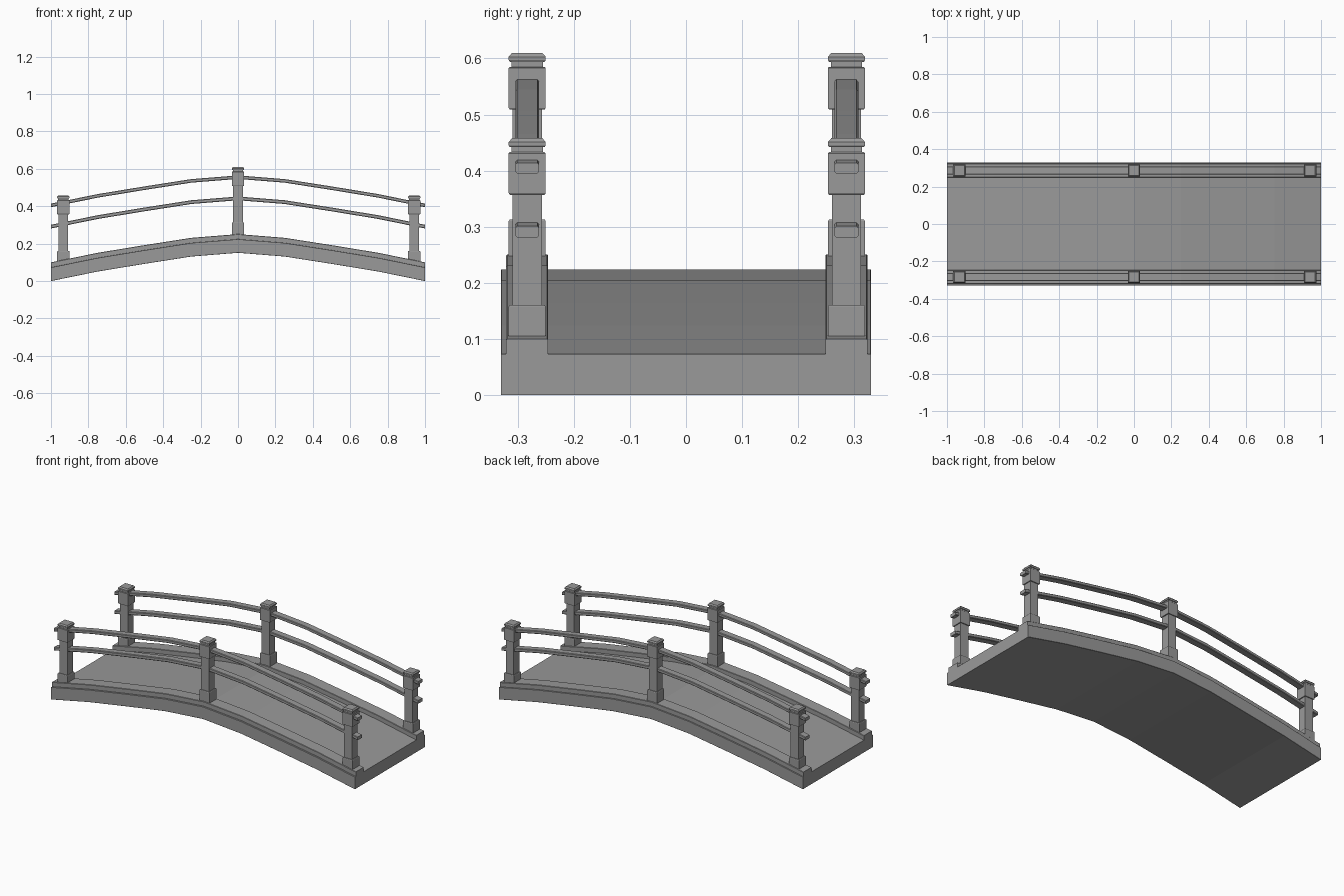
import bpy
import bmesh

if "Cube" in bpy.data.objects:
    bpy.data.objects.remove(bpy.data.objects["Cube"], do_unlink=True)

stone = bpy.data.materials.new("grey_stone")
stone.use_nodes = True
GREY = (0.32, 0.32, 0.32, 1)
stone.diffuse_color = GREY
stone.node_tree.nodes["Principled BSDF"].inputs["Base Color"].default_value = GREY

# Arch rise at evenly spaced stations from one end to the other
HALF_RISE = [0, 0.051, 0.092, 0.131]
RISE = HALF_RISE + [0.151] + HALF_RISE[::-1]
STATIONS = [(-1 + i / 4, z) for i, z in enumerate(RISE)]


def finish(bm, name):
    bmesh.ops.recalc_face_normals(bm, faces=bm.faces)
    mesh = bpy.data.meshes.new(name)
    bm.to_mesh(mesh)
    bm.free()
    mesh.materials.append(stone)
    obj = bpy.data.objects.new(name, mesh)
    bpy.context.collection.objects.link(obj)
    return obj


def arched_beam(name, y0, y1, z0, z1, chamfer):
    """Sweep a chamfered rectangle along the arch."""
    c = chamfer
    section = [(y0, z0 + c), (y0 + c, z0), (y1 - c, z0), (y1, z0 + c),
               (y1, z1 - c), (y1 - c, z1), (y0 + c, z1), (y0, z1 - c)]
    bm = bmesh.new()
    rings = [[bm.verts.new((x, y, z + rise)) for y, z in section]
             for x, rise in STATIONS]
    n = len(section)
    for a, b in zip(rings, rings[1:]):
        for i in range(n):
            j = (i + 1) % n
            bm.faces.new((a[i], a[j], b[j], b[i]))
    bm.faces.new(rings[0])
    bm.faces.new(rings[-1])
    return finish(bm, name)


def post(name, x, y, lift):
    """Stack square rings: plinth, shaft, head block, neck and cap."""
    layers = [(0.033, 0.095), (0.033, 0.158), (0.031, 0.161),
              (0.026, 0.161), (0.026, 0.357),
              (0.031, 0.357), (0.033, 0.360), (0.033, 0.431), (0.031, 0.433),
              (0.028, 0.433), (0.028, 0.442),
              (0.031, 0.442), (0.033, 0.445), (0.033, 0.451), (0.027, 0.458)]
    bm = bmesh.new()
    corners = [(-1, -1), (1, -1), (1, 1), (-1, 1)]
    rings = [[bm.verts.new((x + r * sx, y + r * sy, z + lift))
              for sx, sy in corners] for r, z in layers]
    for a, b in zip(rings, rings[1:]):
        for i in range(4):
            j = (i + 1) % 4
            bm.faces.new((a[i], a[j], b[j], b[i]))
    bm.faces.new(rings[0])
    bm.faces.new(rings[-1])
    return finish(bm, name)


# Walkway
arched_beam("deck", -0.33, 0.33, 0, 0.073, 0.001)

# Curb, two rails and three posts along each side
for side, y in (("right", -0.283), ("left", 0.286)):
    arched_beam(side + "_curb", y - 0.0375, y + 0.0375, 0.065, 0.10, 0.002)
    arched_beam(side + "_lower_rail", y - 0.021, y + 0.021, 0.281, 0.301, 0.003)
    arched_beam(side + "_upper_rail", y - 0.021, y + 0.021, 0.395, 0.414, 0.003)
    for place, x, lift in (("first", -0.934, 0), ("middle", 0, 0.152),
                           ("last", 0.942, 0)):
        post(f"{side}_{place}_post", x, y, lift)
